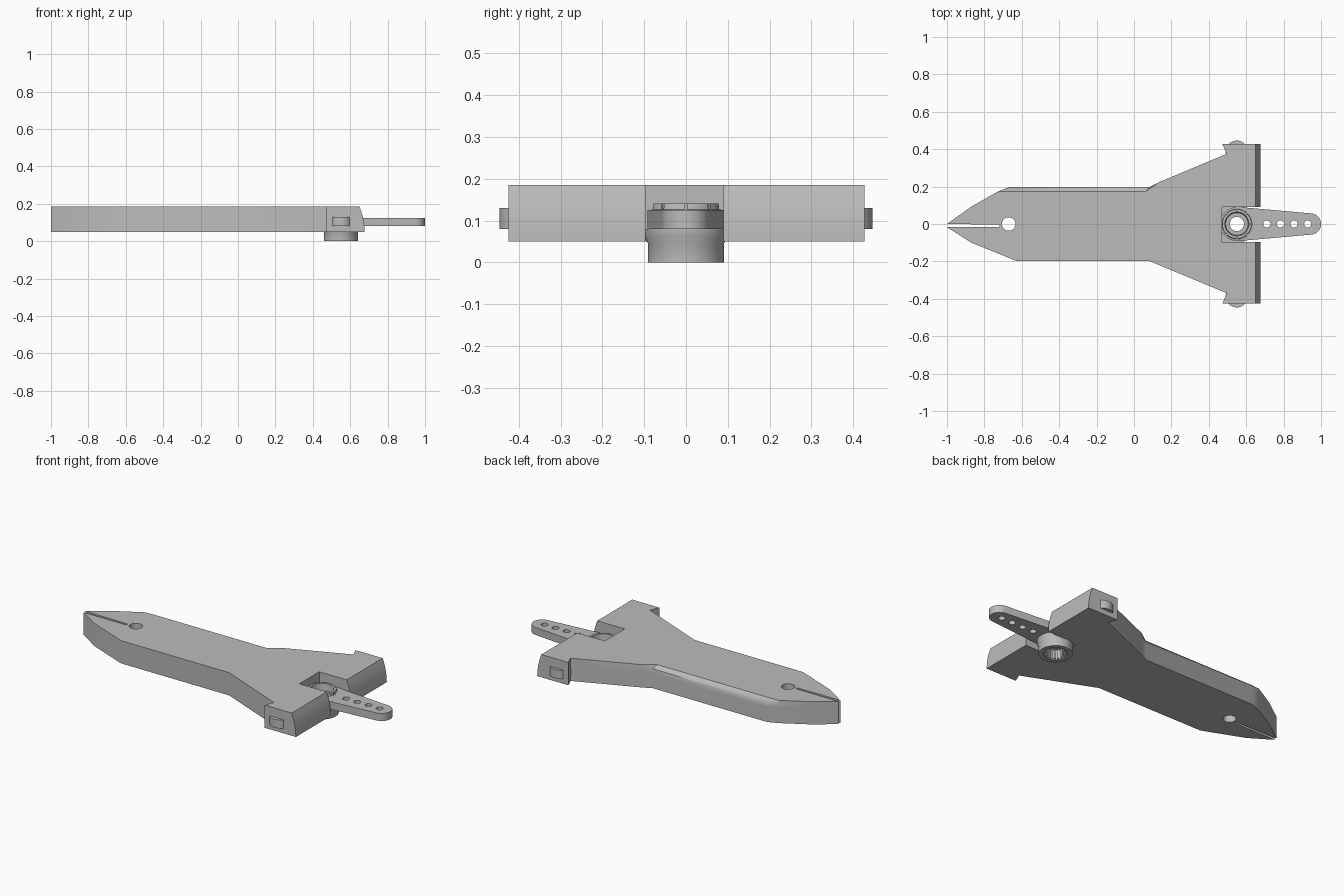
import bpy, bmesh
from math import sin, cos, pi, radians
from mathutils import Matrix, Vector

cube = bpy.data.objects.get("Cube")
if cube:
    bpy.data.objects.remove(cube, do_unlink=True)

grey = bpy.data.materials.new("light_grey")
grey.use_nodes = True
grey.diffuse_color = (0.5, 0.5, 0.5, 1)
grey.node_tree.nodes["Principled BSDF"].inputs["Base Color"].default_value = (0.5, 0.5, 0.5, 1)

BOTTOM, TOP = 0.05, 0.185
HUB = 0.55  # x of the pivot


def finish(bm, name):
    bmesh.ops.recalc_face_normals(bm, faces=bm.faces)
    mesh = bpy.data.meshes.new(name)
    bm.to_mesh(mesh)
    bm.free()
    obj = bpy.data.objects.new(name, mesh)
    bpy.context.collection.objects.link(obj)
    mesh.materials.append(grey)
    return obj


def smooth(obj):
    bpy.ops.object.select_all(action='DESELECT')
    obj.select_set(True)
    bpy.context.view_layer.objects.active = obj
    bpy.ops.object.shade_smooth_by_angle(angle=radians(30))


def loft(name, outlines):
    """Stack matching outlines of 3D points, bridged and capped."""
    bm = bmesh.new()
    rings = [[bm.verts.new(p) for p in o] for o in outlines]
    n = len(rings[0])
    for a, b in zip(rings, rings[1:]):
        for i in range(n):
            j = (i + 1) % n
            bm.faces.new((a[i], a[j], b[j], b[i]))
    bm.faces.new(rings[0])
    bm.faces.new(rings[-1])
    return finish(bm, name)


def prism(name, outline, z0, z1):
    return loft(name, [[(x, y, z) for x, y in outline] for z in (z0, z1)])


def circle(x, y, r, n=40):
    return [(x + r * cos(2 * pi * i / n), y + r * sin(2 * pi * i / n)) for i in range(n)]


def cut(target, cutter):
    mod = target.modifiers.new("cut", 'BOOLEAN')
    mod.operation = 'DIFFERENCE'
    mod.solver = 'EXACT'
    mod.object = cutter
    bpy.ops.object.select_all(action='DESELECT')
    target.select_set(True)
    bpy.context.view_layer.objects.active = target
    bpy.ops.object.modifier_apply(modifier=mod.name)
    bpy.data.objects.remove(cutter, do_unlink=True)


def drill(target, x, y, r):
    cut(target, prism("drill", circle(x, y, r), -0.1, 0.4))


def lathe(name, profile, n=48):
    """Spin a closed (radius, z) profile about the pivot."""
    bm = bmesh.new()
    rings = [[bm.verts.new((HUB + r * cos(2 * pi * i / n), r * sin(2 * pi * i / n), z))
              for r, z in profile] for i in range(n)]
    m = len(profile)
    for i in range(n):
        a, b = rings[i], rings[(i + 1) % n]
        for k in range(m):
            bm.faces.new((a[k], a[(k + 1) % m], b[(k + 1) % m], b[k]))
    return finish(bm, name)


def radial_boxes(name, count, radius, size, z):
    bm = bmesh.new()
    for i in range(count):
        turn = Matrix.Translation((HUB, 0, z)) @ Matrix.Rotation(2 * pi * i / count, 4, 'Z')
        place = turn @ Matrix.Translation((radius, 0, 0)) @ Matrix.Diagonal((*size, 1))
        bmesh.ops.create_cube(bm, size=1, matrix=place)
    return finish(bm, name)


# Body outline at one height: split nose, flared tail, curved rear, notch for the pivot
def body_outline(z, back, shoulder):
    rear = 0.677 - 0.027 * ((z - BOTTOM) / (TOP - BOTTOM)) ** 2
    pts = [(-1, -0.017), (-0.87, -0.1), (-0.63, -0.197), (0.08, -0.197),
           (0.495, -0.37), (0.473, -0.425), (rear, -0.425), (rear, -0.097),
           (0.47, -0.097), (0.47, 0.09), (rear, 0.09), (rear, 0.427),
           (0.473, 0.427), (0.495, 0.375), (0.13, 0.222), (shoulder, back),
           (-0.67, back), (-0.73, 0.172), (-0.87, 0.093), (-1, 0),
           (-0.72, -0.003), (-0.72, -0.016)]
    return [(x, y, z) for x, y in pts]


heights = [BOTTOM, 0.08, 0.11, 0.14, 0.165]
layers = [body_outline(z, 0.197, 0.08) for z in heights]
layers.append(body_outline(TOP, 0.175, 0.065))
body = loft("body", layers)
drill(body, -0.67, 0, 0.036)
smooth(body)

# Floor of the notch around the pivot
floor = prism("notch_floor", [(0.46, -0.099), (HUB, -0.099), (HUB, 0.092), (0.46, 0.092)], 0.052, 0.072)
drill(floor, HUB, 0, 0.08)

# Rounded side catches
for side, name in ((1, "left_catch"), (-1, "right_catch")):
    smooth(prism(name, circle(HUB, side * 0.386, 0.06), 0.08, 0.13))

# Pivot hub: lower socket, flange, web and upper cup
hub = lathe("pivot_hub", [
    (0.038, 0.06), (0.064, 0.06), (0.064, 0.003), (0.067, 0), (0.091, 0),
    (0.091, 0.045), (0.1, 0.065), (0.1, 0.08), (0.09, 0.08), (0.09, 0.125),
    (0.08, 0.127), (0.078, 0.141), (0.064, 0.141), (0.06, 0.1), (0.038, 0.1)])
cut(hub, radial_boxes("slots", 8, 0.085, (0.022, 0.008, 0.04), 0.14))
smooth(hub)
radial_boxes("socket_teeth", 20, 0.061, (0.009, 0.008, 0.054), 0.033)

# Tapered arm with a rounded tip and a row of holes
tip = [(0.943 + 0.057 * cos(a), 0.057 * sin(a)) for a in (radians(-84 + 12 * i) for i in range(15))]
arm = prism("arm", [(HUB, -0.092)] + tip + [(HUB, 0.092)], 0.08, 0.125)
drill(arm, HUB, 0, 0.08)
for i in range(4):
    drill(arm, 0.71 + 0.073 * i, 0, 0.019)
smooth(arm)
